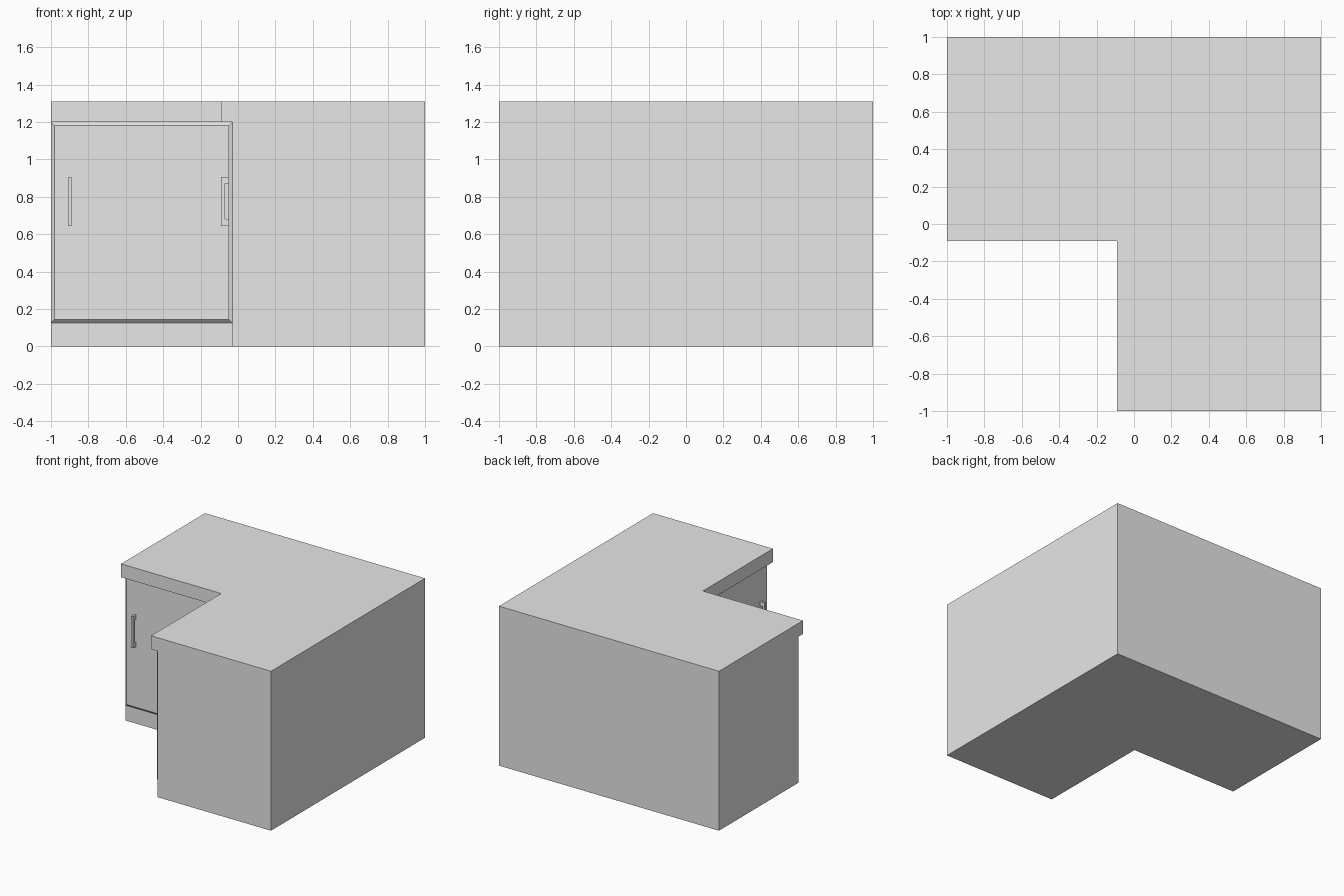
import bpy
import bmesh
from mathutils import Matrix

cube = bpy.data.objects.get("Cube")
if cube:
    bpy.data.objects.remove(cube, do_unlink=True)

GREY = (0.8, 0.8, 0.8, 1)
grey = bpy.data.materials.new("plain grey")
grey.use_nodes = True
grey.diffuse_color = GREY
grey.node_tree.nodes["Principled BSDF"].inputs["Base Color"].default_value = GREY

TOP, UNDER, KICK = 1.31, 1.2, 0.125   # counter top, counter underside, toe base
BODY, EDGE, FACE = -0.03, -0.09, -0.05  # cabinet front, counter edge, door face
BEVEL = 0.02
# Swapping x and y carries a part from the rear wing to the side wing
SWAP = Matrix(((0, 1, 0, 0), (1, 0, 0, 0), (0, 0, 1, 0), (0, 0, 0, 1)))


def finish(name, bm, swap=False):
    if swap:
        bm.transform(SWAP)
    bmesh.ops.recalc_face_normals(bm, faces=bm.faces)
    mesh = bpy.data.meshes.new(name)
    bm.to_mesh(mesh)
    bm.free()
    mesh.materials.append(grey)
    obj = bpy.data.objects.new(name, mesh)
    bpy.context.collection.objects.link(obj)
    return obj


def extrude(name, points, offset, swap=False):
    """Extrude a closed outline along an offset."""
    bm = bmesh.new()
    face = bm.faces.new([bm.verts.new(p) for p in points])
    moved = bmesh.ops.extrude_face_region(bm, geom=[face], use_keep_orig=True)["geom"]
    verts = [g for g in moved if isinstance(g, bmesh.types.BMVert)]
    bmesh.ops.translate(bm, verts=verts, vec=offset)
    return finish(name, bm, swap)


def corner_slab(name, inner, low, high):
    """L-shaped slab with its inner corner at (inner, inner)."""
    outline = [(-1, 1), (-1, inner), (inner, inner), (inner, -1), (1, -1), (1, 1)]
    return extrude(name, [(x, y, low) for x, y in outline], (0, 0, high - low))


def door(name, swap):
    """Panel whose front face is drawn in to leave sloping edges."""
    bm = bmesh.new()
    bmesh.ops.create_cube(bm, size=1)
    for v in bm.verts:
        front = v.co.y < 0
        inset = BEVEL if front else 0
        v.co.x = -1 + inset if v.co.x < 0 else BODY - inset
        v.co.z = KICK + inset if v.co.z < 0 else UNDER - inset
        v.co.y = FACE if front else BODY
    return finish(name, bm, swap)


def handle(name, swap):
    """Square-section bracket handle standing off the door."""
    low, high, foot = 0.645, 0.905, 0.035
    out, back = EDGE, -0.07
    profile = [(FACE, low), (out, low), (out, high), (FACE, high),
               (FACE, high - foot), (back, high - foot),
               (back, low + foot), (FACE, low + foot)]
    return extrude(name, [(-0.908, y, z) for y, z in profile], (0.018, 0, 0), swap)


# Cabinet body and worktop
corner_slab("cabinet_body", BODY, 0, UNDER)
corner_slab("worktop", EDGE, UNDER, TOP)

# One door and handle on each wing
for wing, swap in (("rear", False), ("side", True)):
    door(wing + "_door", swap)
    handle(wing + "_handle", swap)
